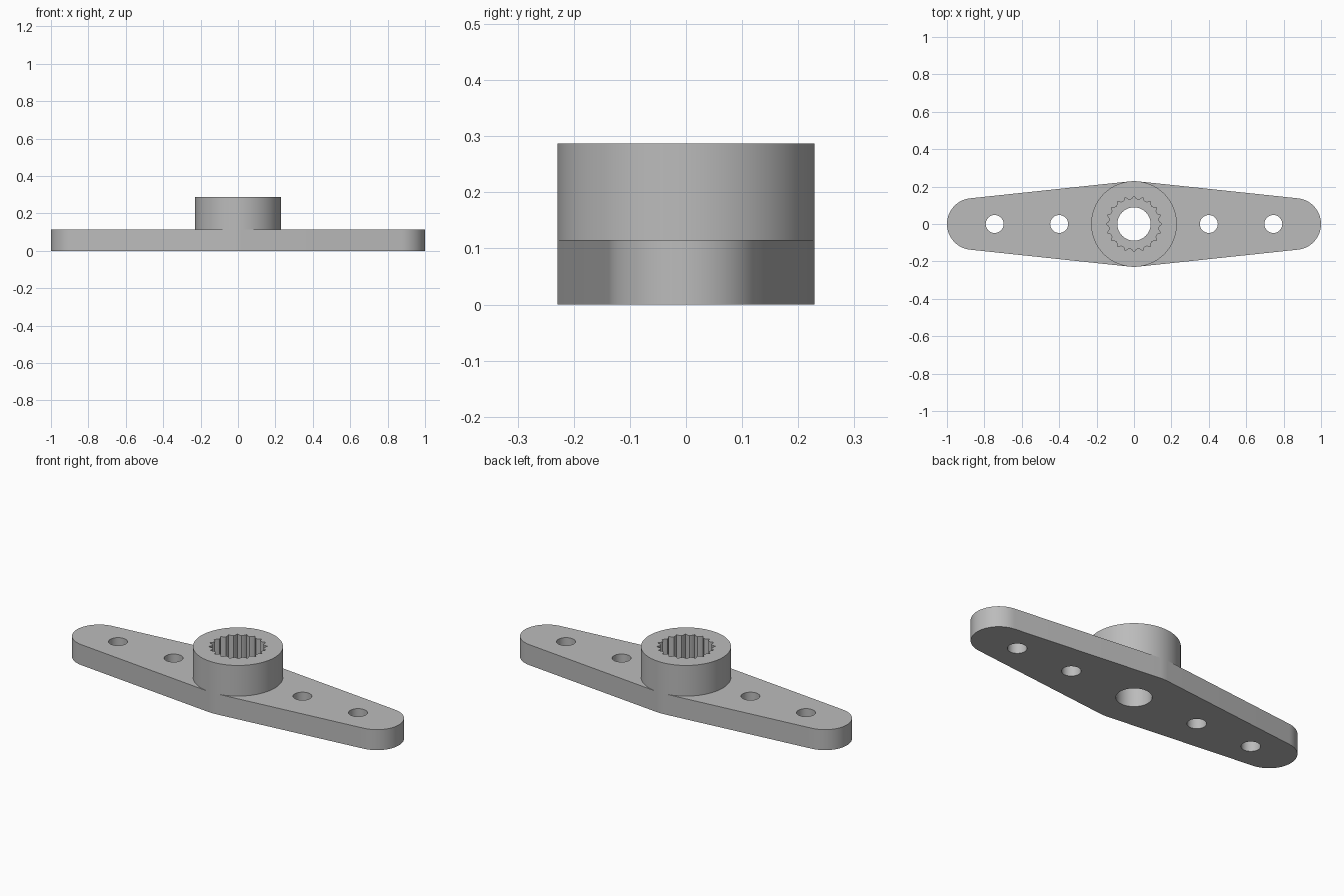
import bpy
import bmesh
from math import sin, cos, pi, asin

if "Cube" in bpy.data.objects:
    bpy.data.objects.remove(bpy.data.objects["Cube"], do_unlink=True)

PLATE_TOP, HUB_TOP = 0.115, 0.287
HUB_R, TIP_R, TIP_X = 0.229, 0.138, 0.862
BORE_R, HOLE_R = 0.089, 0.048
HOLES = (0.4, 0.745)
TEETH = 20

plastic = bpy.data.materials.new("grey plastic")
plastic.use_nodes = True
grey = (0.5, 0.5, 0.5, 1)
plastic.diffuse_color = grey
plastic.node_tree.nodes["Principled BSDF"].inputs["Base Color"].default_value = grey


def arc(cx, radius, start, end, steps):
    """Points along an arc centred on the x axis."""
    angles = [start + (end - start) * i / steps for i in range(steps + 1)]
    return [(cx + radius * cos(a), radius * sin(a)) for a in angles]


def circle(cx, radius, steps):
    return arc(cx, radius, 0, 2 * pi, steps)[:-1]


def prism(name, loops, z0, z1):
    """Solid between two heights, from an outline followed by its holes."""
    bm = bmesh.new()
    caps = ([], [])
    for loop in loops:
        low = [bm.verts.new((x, y, z0)) for x, y in loop]
        high = [bm.verts.new((x, y, z1)) for x, y in loop]
        for i in range(len(loop)):
            j = (i + 1) % len(loop)
            bm.faces.new((low[i], low[j], high[j], high[i]))
            caps[0].append(bm.edges.get((low[i], low[j])))
            caps[1].append(bm.edges.get((high[i], high[j])))
    for edges in caps:
        bmesh.ops.triangle_fill(bm, edges=edges, use_beauty=True, normal=(0, 0, 1))
    bmesh.ops.recalc_face_normals(bm, faces=bm.faces)
    mesh = bpy.data.meshes.new(name)
    bm.to_mesh(mesh)
    bm.free()
    mesh.materials.append(plastic)
    obj = bpy.data.objects.new(name, mesh)
    bpy.context.collection.objects.link(obj)
    bpy.ops.object.select_all(action="DESELECT")
    obj.select_set(True)
    bpy.context.view_layer.objects.active = obj
    bpy.ops.object.shade_smooth_by_angle(angle=pi / 6)


# Tapered double arm: straight sides tangent to the middle and tip circles
lean = asin((HUB_R - TIP_R) / TIP_X)
side = pi / 2 - lean
outline = (arc(TIP_X, TIP_R, -side, side, 32)
           + arc(0, HUB_R, side, pi - side, 6)
           + arc(-TIP_X, TIP_R, pi - side, pi + side, 32)
           + arc(0, HUB_R, pi + side, 2 * pi - side, 6))
holes = [circle(s * x, HOLE_R, 32) for x in HOLES for s in (-1, 1)]
prism("arm_plate", [outline, circle(0, BORE_R, 48)] + holes, 0, PLATE_TOP)

# Hub ring with a toothed socket: sharp grooves between rounded teeth
tooth = (0.15, 0.136, 0.131, 0.136)
count = TEETH * len(tooth)
socket = []
for i in range(count):
    a = pi / 2 + 2 * pi * i / count
    r = tooth[i % len(tooth)]
    socket.append((r * cos(a), r * sin(a)))
prism("splined_hub", [circle(0, HUB_R, 96), socket], PLATE_TOP, HUB_TOP)
